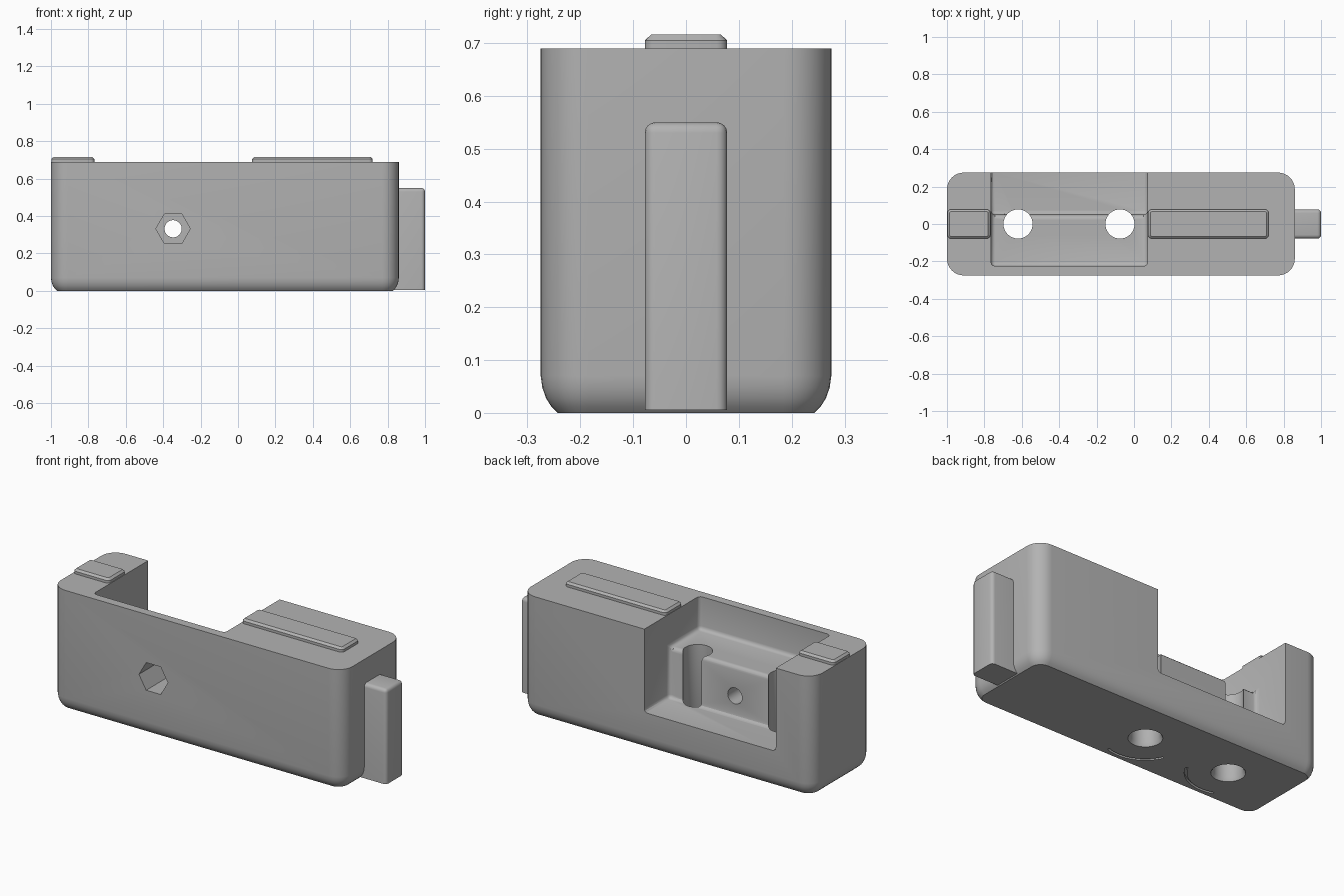
import bpy, bmesh, math
from mathutils import Matrix, Vector

cube = bpy.data.objects.get("Cube")
if cube:
    bpy.data.objects.remove(cube, do_unlink=True)

grey = bpy.data.materials.new("plain grey")
grey.use_nodes = True
grey.diffuse_color = (0.45, 0.45, 0.45, 1)
grey.node_tree.nodes["Principled BSDF"].inputs["Base Color"].default_value = grey.diffuse_color


def finish(name, bm):
    bmesh.ops.recalc_face_normals(bm, faces=bm.faces)
    mesh = bpy.data.meshes.new(name)
    bm.to_mesh(mesh)
    bm.free()
    mesh.materials.append(grey)
    obj = bpy.data.objects.new(name, mesh)
    bpy.context.collection.objects.link(obj)
    return obj


def rounded_rect(x0, x1, y0, y1, r, steps=8):
    corners = [(x1 - r, y1 - r), (x0 + r, y1 - r), (x0 + r, y0 + r), (x1 - r, y0 + r)]
    pts = []
    for i, (cx, cy) in enumerate(corners):
        for k in range(steps + 1):
            a = (i + k / steps) * math.pi / 2
            pts.append((cx + r * math.cos(a), cy + r * math.sin(a)))
    return pts


def loft(name, x0, x1, y0, y1, r, rows, steps=8):
    """Stack rounded rectangles; each row is (height, inset)."""
    bm = bmesh.new()
    rings = [[bm.verts.new((x, y, z)) for x, y in
              rounded_rect(x0 + d, x1 - d, y0 + d, y1 - d, r - d, steps)] for z, d in rows]
    for a, b in zip(rings, rings[1:]):
        for i in range(len(a)):
            j = (i + 1) % len(a)
            bm.faces.new((a[i], a[j], b[j], b[i]))
    bm.faces.new(rings[0])
    bm.faces.new(rings[-1])
    return finish(name, bm)


def cylinder(name, r1, r2, depth, center, sides=48, turn=None):
    bm = bmesh.new()
    bmesh.ops.create_cone(bm, cap_ends=True, segments=sides, radius1=r1, radius2=r2, depth=depth)
    if turn:
        bmesh.ops.transform(bm, matrix=turn, verts=bm.verts)
    bmesh.ops.translate(bm, vec=center, verts=bm.verts)
    return finish(name, bm)


def extruded(name, profile, offset):
    bm = bmesh.new()
    face = bm.faces.new([bm.verts.new(p) for p in profile])
    new = bmesh.ops.extrude_face_region(bm, geom=[face])["geom"]
    bmesh.ops.translate(bm, vec=offset, verts=[v for v in new if isinstance(v, bmesh.types.BMVert)])
    bmesh.ops.recalc_face_normals(bm, faces=bm.faces)
    return bm


def cut(target, cutter):
    cutter.hide_render = True
    mod = target.modifiers.new("cut", 'BOOLEAN')
    mod.operation, mod.solver, mod.object = 'DIFFERENCE', 'EXACT', cutter
    bpy.context.view_layer.objects.active = target
    bpy.ops.object.modifier_apply(modifier=mod.name)
    bpy.data.objects.remove(cutter, do_unlink=True)


def smooth(obj):
    bpy.ops.object.select_all(action='DESELECT')
    obj.select_set(True)
    bpy.context.view_layer.objects.active = obj
    bpy.ops.object.shade_smooth_by_angle(angle=math.radians(30))


# Main block with softened bottom edge
body = loft("body", -1, 0.86, -0.275, 0.275, 0.09,
            [(0, 0.032), (0.012, 0.02), (0.028, 0.01), (0.048, 0.003), (0.07, 0), (0.69, 0)])

# Stepped cavity, open at the top and back
steps = [(-0.225, 0.9), (-0.225, 0.5), (0.05, 0.5), (0.05, 0.21), (0.5, 0.21), (0.5, 0.9)]
bm = extruded("cavity", [(-0.765, y, z) for y, z in steps], (0.838, 0, 0))
bmesh.ops.bevel(bm, geom=list(bm.edges), offset=0.022, segments=3, profile=0.5, affect='EDGES')
cut(body, finish("cavity_cutter", bm))

# Two vertical bolt holes, flared at both mouths, with an arc groove beneath each
for x, start, end in ((-0.075, -155, -70), (-0.62, -110, -25)):
    cut(body, cylinder("hole_cutter", 0.078, 0.078, 1.2, (x, 0, 0.4)))
    cut(body, cylinder("flare_cutter", 0.098, 0.078, 0.04, (x, 0, 0)))
    arc = [math.radians(start + (end - start) * k / 16) for k in range(17)]
    ring = [(x + r * math.cos(a), r * math.sin(a), -0.02)
            for r, seq in ((0.209, arc), (0.222, arc[::-1])) for a in seq]
    cut(body, finish("groove_cutter", extruded("groove", ring, (0, 0, 0.035))))

# Cross bolt hole with a hexagonal nut pocket in the front
lay = Matrix.Rotation(math.pi / 2, 4, 'X')
cut(body, cylinder("cross_hole_cutter", 0.046, 0.046, 0.6, (-0.347, -0.1, 0.332), 32, lay))
hexagon = lay @ Matrix.Rotation(math.pi / 2, 4, 'Z')
bm = extruded("hex", [(-0.347 + 0.092 * math.cos(k * math.pi / 3), -0.4,
                       0.332 + 0.092 * math.sin(k * math.pi / 3)) for k in range(6)], (0, 0.31, 0))
cut(body, finish("nut_pocket_cutter", bm))
smooth(body)

# Raised locating rails on top
for name, x0, x1 in (("short_top_rail", -0.998, -0.768), ("long_top_rail", 0.075, 0.72)):
    smooth(loft(name, x0, x1, -0.078, 0.078, 0.02,
                [(0.67, 0), (0.705, 0), (0.716, 0.012)], 4))

# Upright tongue on the end
bm = bmesh.new()
bmesh.ops.create_cube(bm, size=1)
bmesh.ops.scale(bm, vec=(0.2, 0.156, 0.545), verts=bm.verts)
bmesh.ops.translate(bm, vec=(0.9, 0, 0.2775), verts=bm.verts)
outer = [e for e in bm.edges if max(v.co.z for v in e.verts) > 0.5
         or all(v.co.x > 0.99 for v in e.verts)]
outer = [e for e in outer if any(v.co.x > 0.99 for v in e.verts)
         and not all(v.co.z < 0.1 for v in e.verts)]
bmesh.ops.bevel(bm, geom=outer, offset=0.02, segments=4, profile=0.5, affect='EDGES')
smooth(finish("end_tongue", bm))
